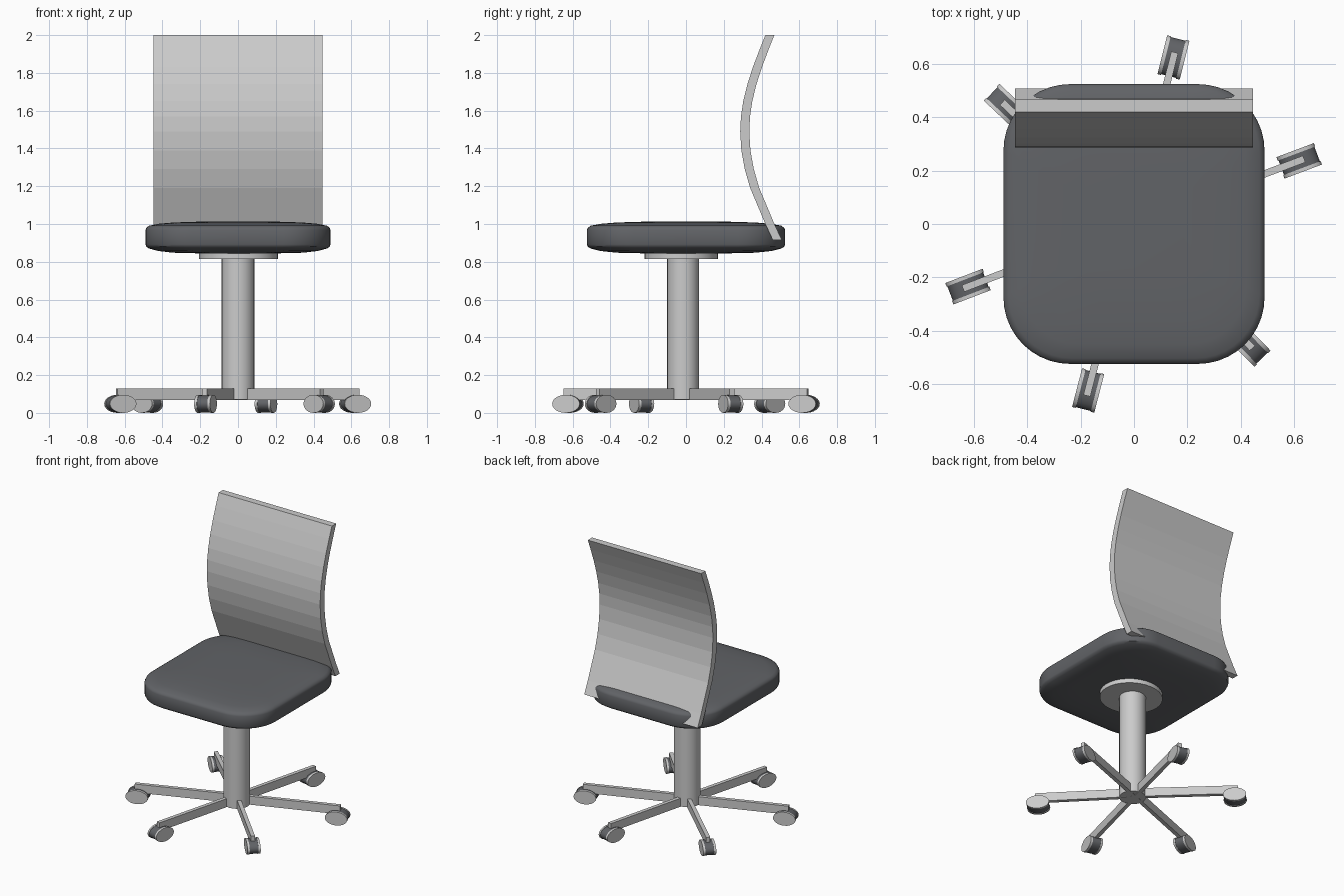
import bpy, bmesh
from math import sin, cos, pi, atan2
from mathutils import Matrix, Vector

if "Cube" in bpy.data.objects:
    bpy.data.objects.remove(bpy.data.objects["Cube"])

dark = bpy.data.materials.new("dark_grey")
dark.diffuse_color = (0.12, 0.125, 0.135, 1)
dark.use_nodes = True
dark.node_tree.nodes["Principled BSDF"].inputs["Base Color"].default_value = dark.diffuse_color


def finish(name, bm, mat=None, smooth=None):
    bmesh.ops.recalc_face_normals(bm, faces=bm.faces)
    me = bpy.data.meshes.new(name)
    bm.to_mesh(me)
    bm.free()
    ob = bpy.data.objects.new(name, me)
    bpy.context.collection.objects.link(ob)
    if mat:
        me.materials.append(mat)
    if smooth:
        bpy.ops.object.select_all(action='DESELECT')
        ob.select_set(True)
        bpy.context.view_layer.objects.active = ob
        bpy.ops.object.shade_smooth_by_angle(angle=smooth)
    return ob


def loft(bm, rings):
    """Bridge closed rings of points and cap both ends."""
    loops = [[bm.verts.new(p) for p in r] for r in rings]
    n = len(loops[0])
    for a, b in zip(loops, loops[1:]):
        for i in range(n):
            j = (i + 1) % n
            bm.faces.new((a[i], a[j], b[j], b[i]))
    bm.faces.new(loops[0])
    bm.faces.new(loops[-1])


def cylinder(name, loc, rx, ry, depth, sides, mat=None, rot=Matrix()):
    bm = bmesh.new()
    bmesh.ops.create_cone(bm, cap_ends=True, segments=sides, radius1=1, radius2=1, depth=depth)
    bm.transform(Matrix.Translation(loc) @ rot @ Matrix.Diagonal((rx, ry, 1, 1)))
    return finish(name, bm, mat, 0.5)


# Seat: rounded-rectangle outline, scaled through a cushion profile
def outline(w, d, r, steps=10):
    pts = []
    for q, (sx, sy) in enumerate(((1, 1), (-1, 1), (-1, -1), (1, -1))):
        for k in range(steps + 1):
            a = (q + k / steps) * pi / 2
            pts.append((sx * (w - r) + r * cos(a), sy * (d - r) + r * sin(a)))
    return pts


base = outline(0.49, 0.525, 0.25)
cushion = [(0.45, 0.845), (0.7, 0.848), (0.86, 0.857), (0.96, 0.87), (0.99, 0.88), (1, 0.892),
           (1, 0.968), (0.99, 0.98), (0.96, 0.991), (0.86, 1.001), (0.7, 1.008), (0.45, 1.012)]
bm = bmesh.new()
loft(bm, [[(x * s, y * s, z) for x, y in base] for s, z in cushion])
finish("seat", bm, dark, 0.6)

# Backrest: curved side profile extruded across the width
front = [(0.46, 0.914), (0.42, 1.0), (0.378, 1.1), (0.34, 1.19), (0.311, 1.29), (0.293, 1.39),
         (0.287, 1.49), (0.291, 1.57), (0.303, 1.65), (0.325, 1.74), (0.354, 1.83), (0.388, 1.92), (0.42, 2.0)]
bm = bmesh.new()
loft(bm, [[(-0.447, y, z), (0.447, y, z), (0.447, y + 0.048, z), (-0.447, y + 0.048, z)]
          for y, z in front])
finish("backrest", bm)

# Column and mounting plate
cylinder("column", (0, -0.015, 0.445), 0.087, 0.085, 0.75, 24)
cylinder("mounting_plate", (0.003, -0.025, 0.833), 0.209, 0.195, 0.036, 32)

# Six spokes, each ending in a twin-cap caster
casters = [(0.62, 0.237), (0.148, 0.625), (-0.48, 0.443),
           (-0.623, -0.235), (-0.172, -0.625), (0.43, -0.452)]
hub = Vector((-0.01, 0, 0))
for i, (x, y) in enumerate(casters, 1):
    d = Vector((x, y, 0)) - hub
    length, ang = d.length + 0.02, atan2(d.y, d.x)
    turn = Matrix.Rotation(ang, 4, 'Z')
    bm = bmesh.new()
    bmesh.ops.create_cube(bm, size=1)
    bm.transform(Matrix.Translation(hub) @ turn @ Matrix.Translation((length / 2, 0, 0.098))
                 @ Matrix.Diagonal((length, 0.027, 0.06, 1)))
    finish(f"spoke_{i}", bm)
    # wheel axis lies sideways to the spoke
    rot = turn @ Matrix.Rotation(pi / 2, 4, 'X')
    cylinder(f"caster_{i}", (x, y, 0.048), 0.072, 0.046, 0.058, 24, dark, rot)
    side = turn @ Vector((0, 0.036, 0))
    for k, s in (("left", 1), ("right", -1)):
        cylinder(f"caster_cap_{i}_{k}", Vector((x, y, 0.048)) + side * s,
                 0.075, 0.048, 0.014, 24, None, rot)
